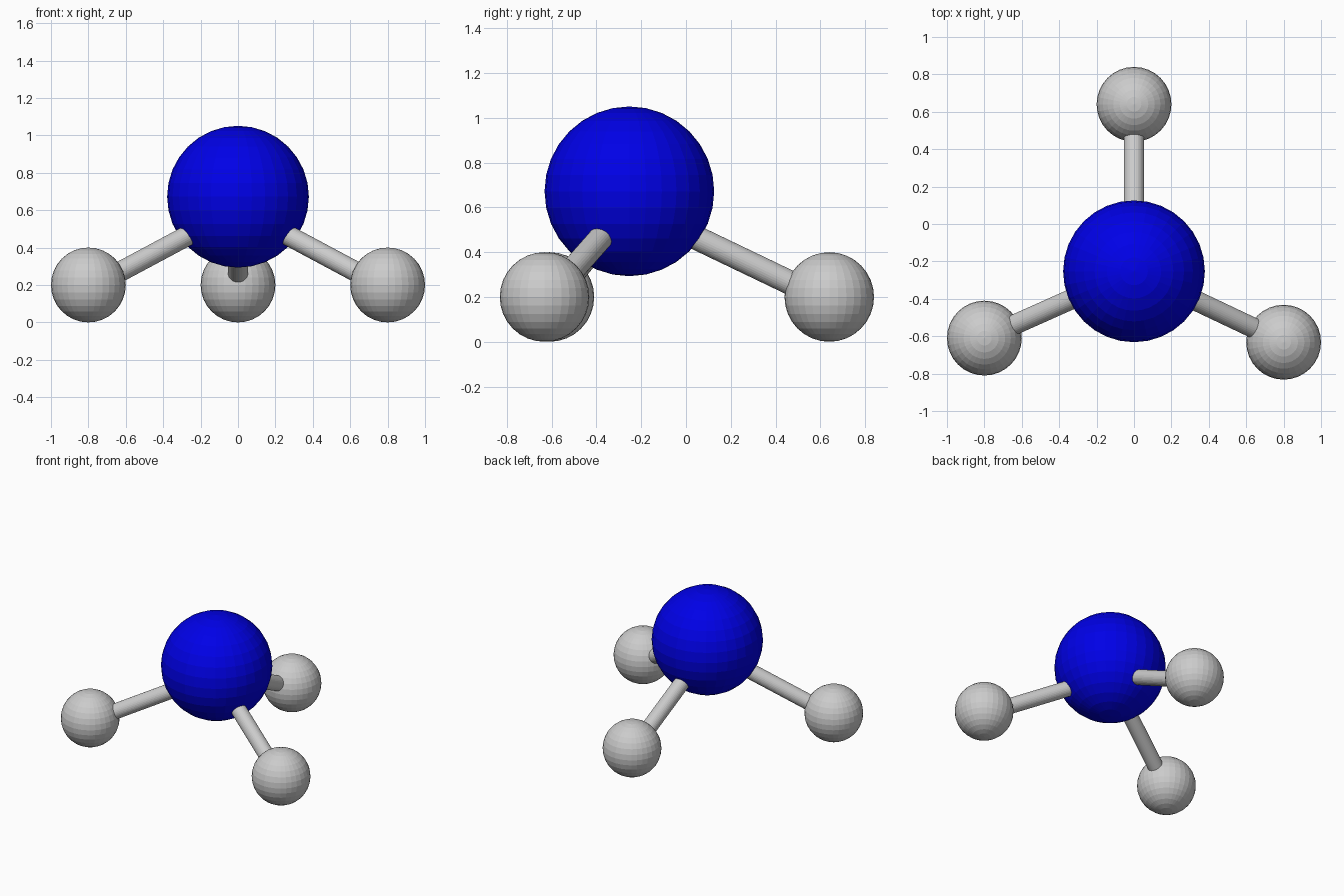
import bpy
from mathutils import Vector

if "Cube" in bpy.data.objects:
    bpy.data.objects.remove(bpy.data.objects["Cube"])

CENTRE = Vector((0, -0.253, 0.672))
BOND_START = Vector((0, -0.253, 0.608))   # bonds meet just below the atom's middle
BOND_DROP = Vector((0, 0, -0.02))         # and just below the middle of the small atoms


def atom(name, centre, radius):
    bpy.ops.mesh.primitive_uv_sphere_add(segments=32, ring_count=16,
                                         radius=radius, location=centre)
    obj = bpy.context.object
    obj.name = name
    return obj


def bond(name, start, end, radius=0.054):
    axis = end - start
    bpy.ops.mesh.primitive_cylinder_add(vertices=32, radius=radius,
                                        depth=axis.length,
                                        location=(start + end) / 2)
    obj = bpy.context.object
    obj.name = name
    obj.rotation_euler = axis.to_track_quat('Z', 'Y').to_euler()
    return obj


# Large blue central atom
blue = bpy.data.materials.new("blue")
blue.diffuse_color = (0.0, 0.0, 0.8, 1.0)
blue.use_nodes = True
blue.node_tree.nodes["Principled BSDF"].inputs["Base Color"].default_value = blue.diffuse_color
atom("central_atom", CENTRE, 0.379).data.materials.append(blue)

# Three small atoms, each joined to the centre by a rod
outer = {
    "left": (-0.8, -0.61, 0.2),
    "right": (0.8, -0.632, 0.2),
    "back": (0, 0.64, 0.2),
}
for side, place in outer.items():
    place = Vector(place)
    atom(side + "_atom", place, 0.2)
    bond(side + "_bond", BOND_START, place + BOND_DROP)
